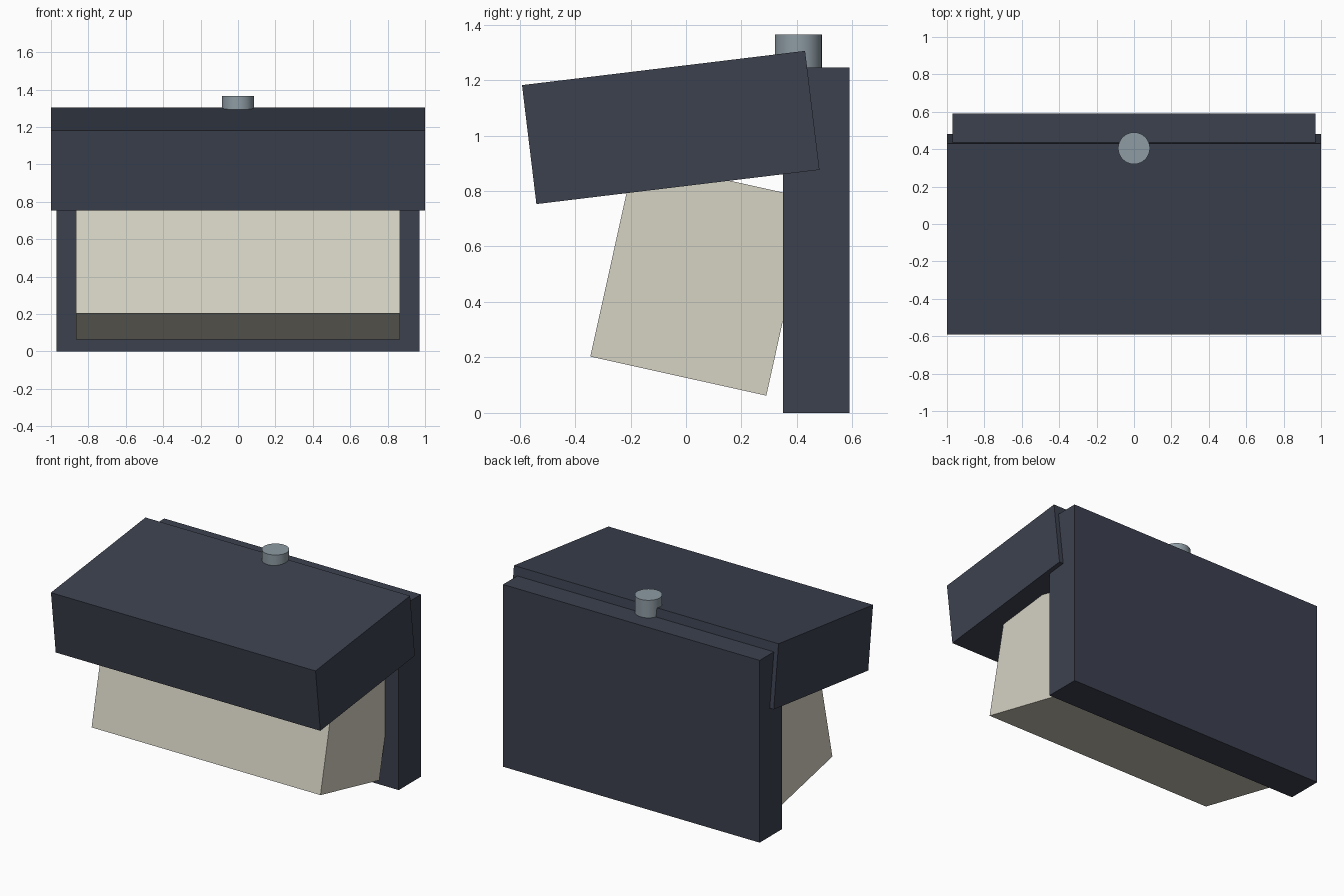
import bpy
import math

cube = bpy.data.objects.get("Cube")
if cube:
    bpy.data.objects.remove(cube, do_unlink=True)


def make_material(name, rgb):
    mat = bpy.data.materials.new(name)
    mat.use_nodes = True
    mat.diffuse_color = (*rgb, 1)
    mat.node_tree.nodes["Principled BSDF"].inputs["Base Color"].default_value = (*rgb, 1)
    return mat


slate = make_material("dark slate", (0.045, 0.053, 0.078))
cream = make_material("cream", (0.67, 0.65, 0.55))
steel = make_material("grey steel", (0.27, 0.33, 0.37))


def box(name, centre, size, tilt, mat):
    """Box tilted about the x axis by an angle in degrees."""
    bpy.ops.mesh.primitive_cube_add(size=1, location=centre,
                                    rotation=(math.radians(tilt), 0, 0))
    obj = bpy.context.object
    obj.name = name
    obj.scale = size
    bpy.ops.object.transform_apply(location=False, rotation=False, scale=True)
    obj.data.materials.append(mat)
    return obj


# Upright back panel
box("back_panel", (0, 0.47, 0.6225), (1.94, 0.24, 1.245), 0, slate)

# Overhanging hood, sloping down to the front
box("hood", (0, -0.055, 1.029), (2.0, 1.028, 0.432), 6.9, slate)

# Tilted block beneath the hood, set into the back panel
box("tilted_block", (0, 0.051, 0.488), (1.73, 0.65, 0.728), -12.5, cream)

# Round knob on top
bpy.ops.mesh.primitive_cylinder_add(vertices=32, radius=0.085, depth=0.165,
                                    location=(0, 0.405, 1.2825))
knob = bpy.context.object
knob.name = "top_knob"
knob.data.materials.append(steel)
bpy.ops.object.shade_smooth_by_angle(angle=math.radians(30))
